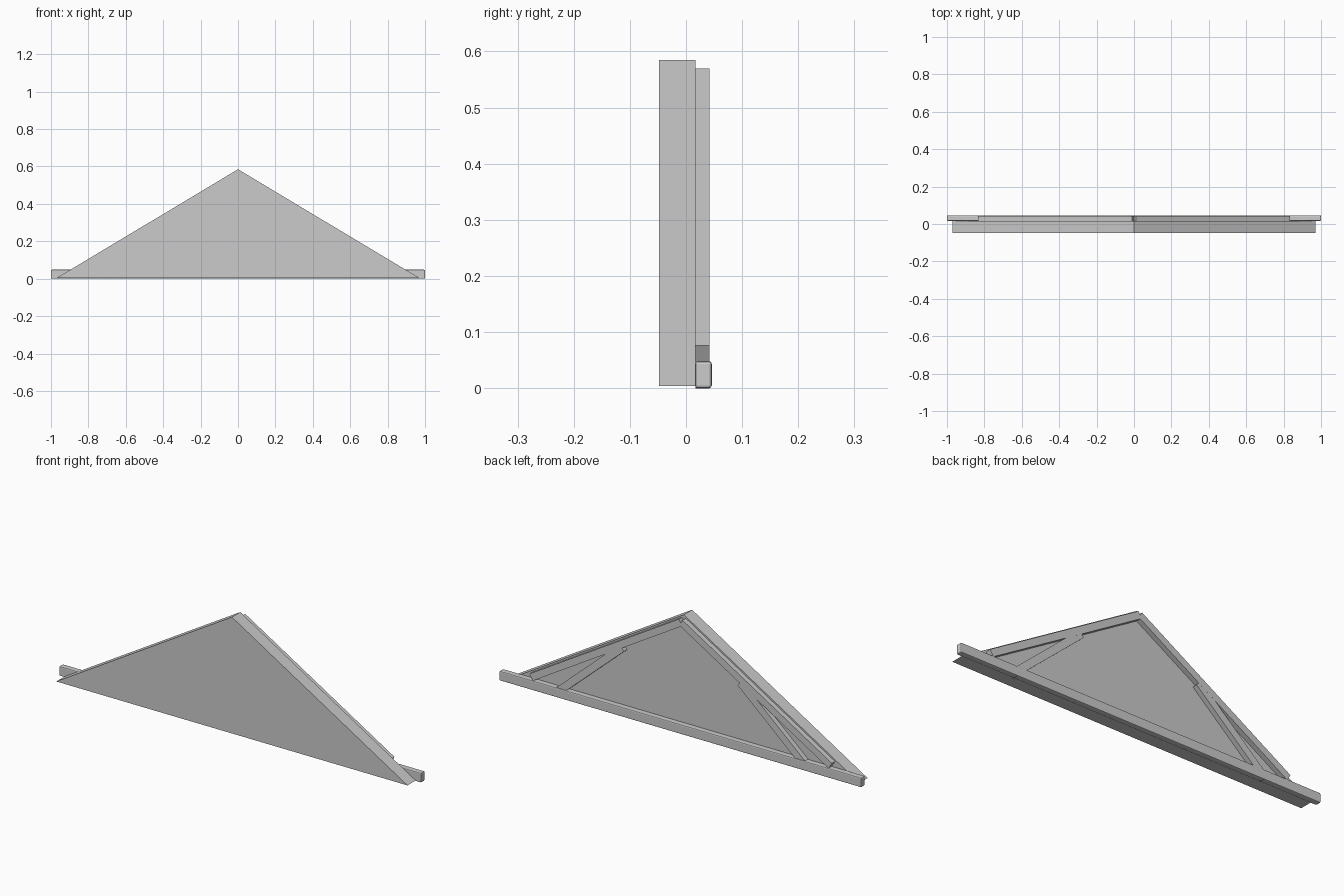
import bpy
import bmesh
from mathutils import Vector

cube = bpy.data.objects.get("Cube")
if cube:
    bpy.data.objects.remove(cube, do_unlink=True)

# One plain grey for the whole gable
grey = bpy.data.materials.new("plain grey")
grey.use_nodes = True
colour = (0.6, 0.6, 0.6, 1)
grey.diffuse_color = colour
grey.node_tree.nodes["Principled BSDF"].inputs["Base Color"].default_value = colour


def slab(name, outline, y_front, y_back):
    """Extrude an outline of (x, z) points from y_front to y_back."""
    bm = bmesh.new()
    face = bm.faces.new([bm.verts.new((x, y_front, z)) for x, z in outline])
    extruded = bmesh.ops.extrude_face_region(bm, geom=[face])["geom"]
    verts = [v for v in extruded if isinstance(v, bmesh.types.BMVert)]
    bmesh.ops.translate(bm, verts=verts, vec=(0, y_back - y_front, 0))
    bmesh.ops.recalc_face_normals(bm, faces=bm.faces)
    mesh = bpy.data.meshes.new(name)
    bm.to_mesh(mesh)
    bm.free()
    mesh.materials.append(grey)
    obj = bpy.data.objects.new(name, mesh)
    bpy.context.collection.objects.link(obj)
    return obj


def timber(name, start, end, width, y_front, y_back, side):
    """Square-cut plank whose upper edge runs from start to end."""
    a, b = Vector(start), Vector(end)
    along = (b - a).normalized()
    across = Vector((along.y, -along.x)) * width
    outline = [(p.x * side, p.y) for p in (a, b, b + across, a + across)]
    return slab(name, outline, y_front, y_back)


# Solid triangular gable panel
slab("gable_panel", [(-0.97, 0.004), (0.97, 0.004), (0, 0.585)], -0.048, 0.017)

# Horizontal tie beam with softened edges
beam = slab("tie_beam", [(-1, 0), (1, 0), (1, 0.048), (-1, 0.048)], 0.016, 0.046)
bevel = beam.modifiers.new("edge_bevel", "BEVEL")
bevel.width = 0.005
bevel.segments = 2

# Rafters under the slopes and diagonal braces down to the beam
for label, side in (("left", 1), ("right", -1)):
    timber(label + "_rafter", (0.01, 0.57), (0.835, 0.076), 0.035, 0.017, 0.042, side)
    timber(label + "_brace", (0.338, 0.355), (0.71, 0.027), 0.037, 0.017, 0.0418, side)
